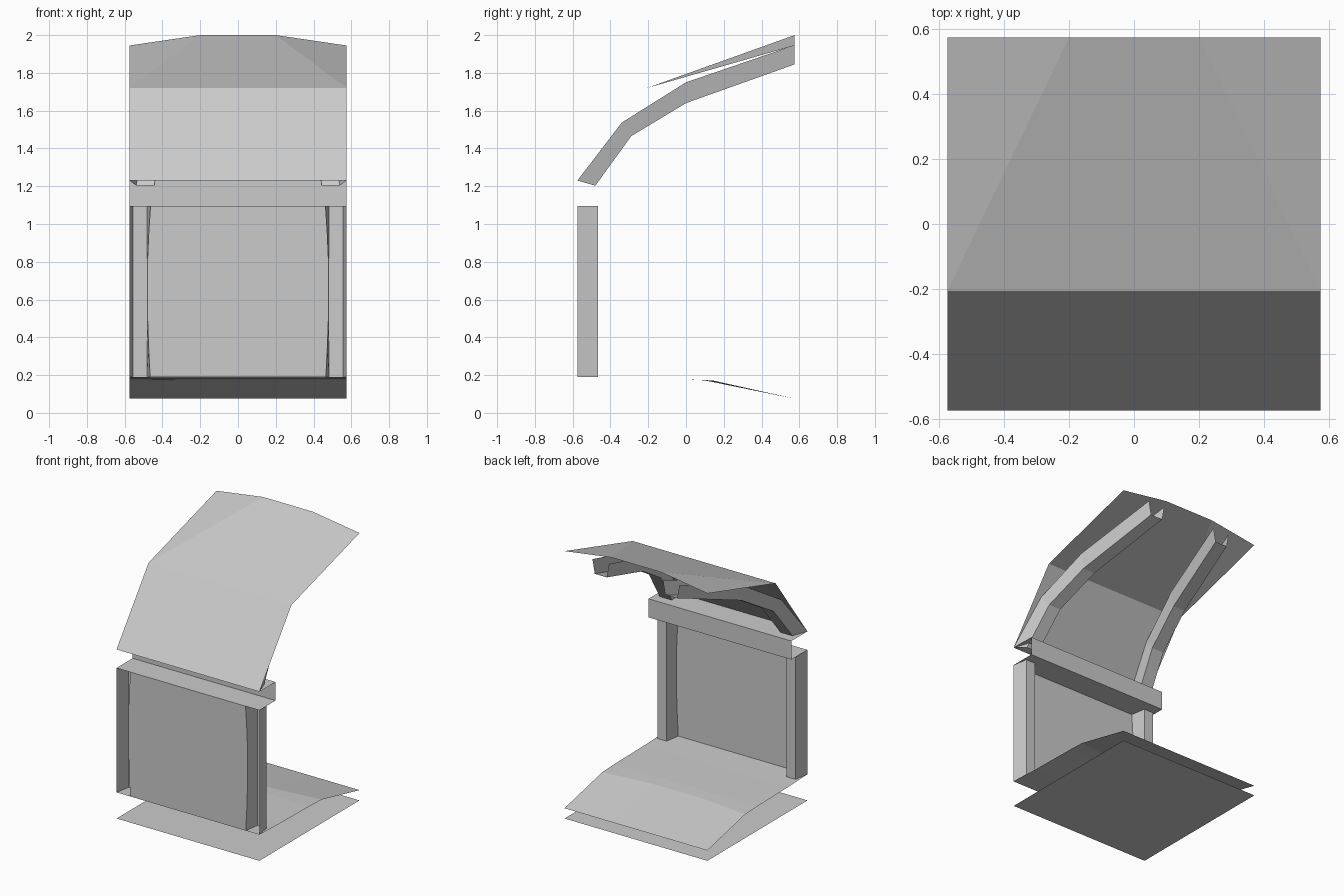
import bpy

if "Cube" in bpy.data.objects:
    bpy.data.objects.remove(bpy.data.objects["Cube"])

W = 0.575  # half width of the whole structure


def make(name, verts, faces, mirror=False):
    me = bpy.data.meshes.new(name)
    me.from_pydata(verts, [], faces)
    me.update()
    ob = bpy.data.objects.new(name, me)
    bpy.context.collection.objects.link(ob)
    if mirror:
        ob.modifiers.new("Mirror", 'MIRROR')  # across x = 0
    return ob


def loft(name, rows, mirror=False):
    """Skin a list of equally long point rows with quads."""
    n = len(rows[0])
    verts = [p for r in rows for p in r]
    faces = [(i * n + j, i * n + j + 1, (i + 1) * n + j + 1, (i + 1) * n + j)
             for i in range(len(rows) - 1) for j in range(n - 1)]
    return make(name, verts, faces, mirror)


# Flat base sheet on the ground
loft("base_sheet", [[(-W, y, 0), (W, y, 0)] for y in (-W, W)])

# Floor sheet: nearly level, then sloping down at the back
floor_cols = []
for x in (-W, -0.2, 0.2, W):
    knee = 0.1 if abs(x) < 0.5 else 0.14
    floor_cols.append([(x, y, z) for y, z in
                       ((-W, 0.19), (-0.35, 0.182), (0, 0.177), (knee, 0.172), (W, 0.075))])
loft("floor_sheet", floor_cols)

# Front panel with slightly bowed side edges
panel_edge = [(0.465, 0.19), (0.473, 0.35), (0.479, 0.52),
              (0.479, 0.80), (0.473, 0.94), (0.463, 1.095)]
loft("front_panel", [[(-x, -W, z), (x, -W, z)] for x, z in panel_edge])

# Corner posts: channels open to the front, inner flange meets the panel
loft("corner_post", [[(W, -W, z), (0.555, -0.465, z), (0.482, -0.465, z), (x, -W, z)]
                     for x, z in panel_edge], mirror=True)

# Cross beam: channel open to the front
loft("cross_beam", [[(x, -W, 1.23), (x, -0.39, 1.23), (x, -0.39, 1.095), (x, -W, 1.095)]
                    for x in (-W, W)])

# Roof ribs: bent channels open at the top, converging toward the back
rib_top = [(-W, 1.23), (-0.34, 1.537), (0, 1.75), (W, 1.947)]
rib_bottom = [(-0.48, 1.203), (-0.29, 1.465), (0, 1.64), (W, 1.845)]
rows = []
for (yt, zt), (yb, zb) in zip(rib_top, rib_bottom):
    st = 0.225 * (yt + W) / (2 * W)
    sb = 0.225 * (yb + W) / (2 * W)
    rows.append([(W - st, yt, zt), (0.557 - sb, yb, zb),
                 (0.460 - sb, yb, zb), (0.442 - st, yt, zt)])
loft("roof_rib", rows, mirror=True)

# Roof sheet: steep front, raised trapezoid and two side triangles
make("roof_sheet",
     [(-W, -W, 1.23), (W, -W, 1.23), (W, -0.207, 1.72), (-W, -0.207, 1.72),
      (W, W, 1.945), (0.2, W, 2.0), (-0.2, W, 2.0), (-W, W, 1.945)],
     [(0, 1, 2, 3), (3, 2, 5, 6), (2, 4, 5), (3, 6, 7)])
